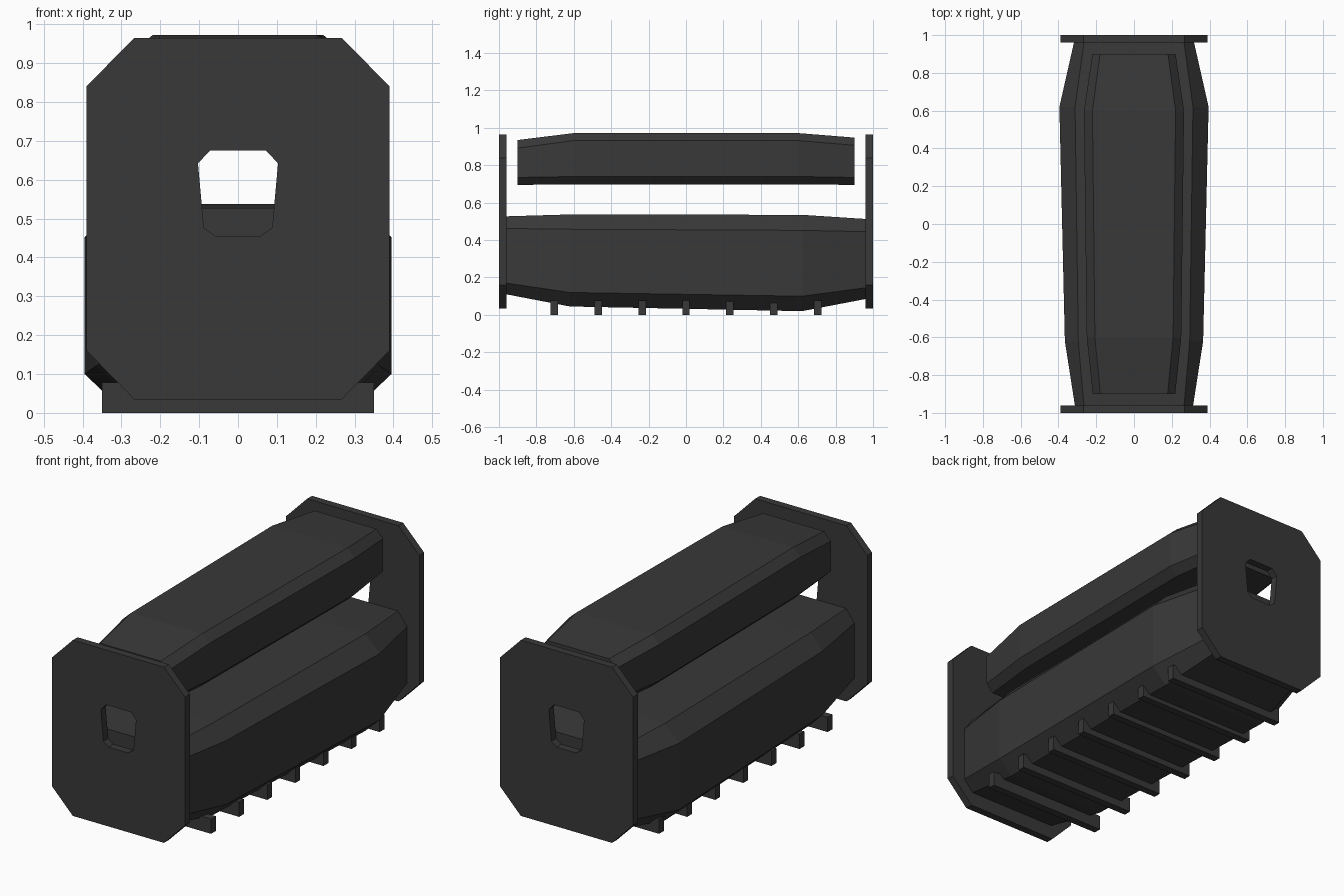
import bpy, bmesh

if "Cube" in bpy.data.objects:
    bpy.data.objects.remove(bpy.data.objects["Cube"])

mat = bpy.data.materials.new("charcoal")
mat.diffuse_color = (0.04, 0.04, 0.04, 1)
mat.use_nodes = True
mat.node_tree.nodes["Principled BSDF"].inputs["Base Color"].default_value = mat.diffuse_color


def make_object(name, bm):
    bmesh.ops.recalc_face_normals(bm, faces=bm.faces)
    mesh = bpy.data.meshes.new(name)
    bm.to_mesh(mesh)
    bm.free()
    mesh.materials.append(mat)
    obj = bpy.data.objects.new(name, mesh)
    bpy.context.collection.objects.link(obj)
    return obj


def octagon(half):
    # mirror four right-hand (x, z) points, top to bottom, into a closed ring
    return half + [(-x, z) for x, z in reversed(half)]


def bridge(bm, a, b):
    n = len(a)
    for i in range(n):
        j = (i + 1) % n
        bm.faces.new((a[i], a[j], b[j], b[i]))


def ring(bm, pts, y):
    return [bm.verts.new((x, y, z)) for x, z in pts]


def lofted_body(name, stations):
    # station: y, half width, top width, bottom width, then four heights
    bm = bmesh.new()
    rings = []
    for y, w, wt, wb, z3, z2, z1, z0 in stations:
        rings.append(ring(bm, octagon([(wt, z3), (w, z2), (w, z1), (wb, z0)]), y))
    for a, b in zip(rings, rings[1:]):
        bridge(bm, a, b)
    bm.faces.new(rings[0])
    bm.faces.new(rings[-1])
    return make_object(name, bm)


# End plates with a window through each
outer = octagon([(0.267, 0.965), (0.39, 0.84), (0.39, 0.16), (0.267, 0.035)])
window = octagon([(0.072, 0.675), (0.103, 0.642), (0.088, 0.477), (0.058, 0.455)])
for name, y0, y1 in (("front_plate", -1, -0.96), ("back_plate", 0.96, 1)):
    bm = bmesh.new()
    o0, o1 = ring(bm, outer, y0), ring(bm, outer, y1)
    i0, i1 = ring(bm, window, y0), ring(bm, window, y1)
    for a, b in ((o0, o1), (o1, i1), (i1, i0), (i0, o0)):
        bridge(bm, a, b)
    make_object(name, bm)

# Lower tapered body
lofted_body("lower_body", [
    (-0.96, 0.313, 0.265, 0.26, 0.527, 0.462, 0.17, 0.11),
    (-0.62, 0.366, 0.295, 0.29, 0.537, 0.458, 0.12, 0.045),
    (0.62, 0.395, 0.312, 0.31, 0.535, 0.452, 0.10, 0.02),
    (0.96, 0.318, 0.265, 0.26, 0.513, 0.445, 0.145, 0.085),
])

# Upper tapered body
lofted_body("upper_body", [
    (-0.90, 0.218, 0.178, 0.178, 0.935, 0.892, 0.735, 0.695),
    (-0.60, 0.25, 0.207, 0.207, 0.972, 0.932, 0.74, 0.698),
    (0.60, 0.265, 0.22, 0.22, 0.972, 0.932, 0.74, 0.698),
    (0.90, 0.22, 0.18, 0.18, 0.948, 0.907, 0.735, 0.695),
])

# Cross bars underneath
for i in range(7):
    bm = bmesh.new()
    bmesh.ops.create_cube(bm, size=1)
    for v in bm.verts:
        v.co = (v.co.x * 0.70, v.co.y * 0.04 + (i - 3) * 0.235, v.co.z * 0.078 + 0.039)
    make_object(f"cross_bar_{i + 1}", bm)
